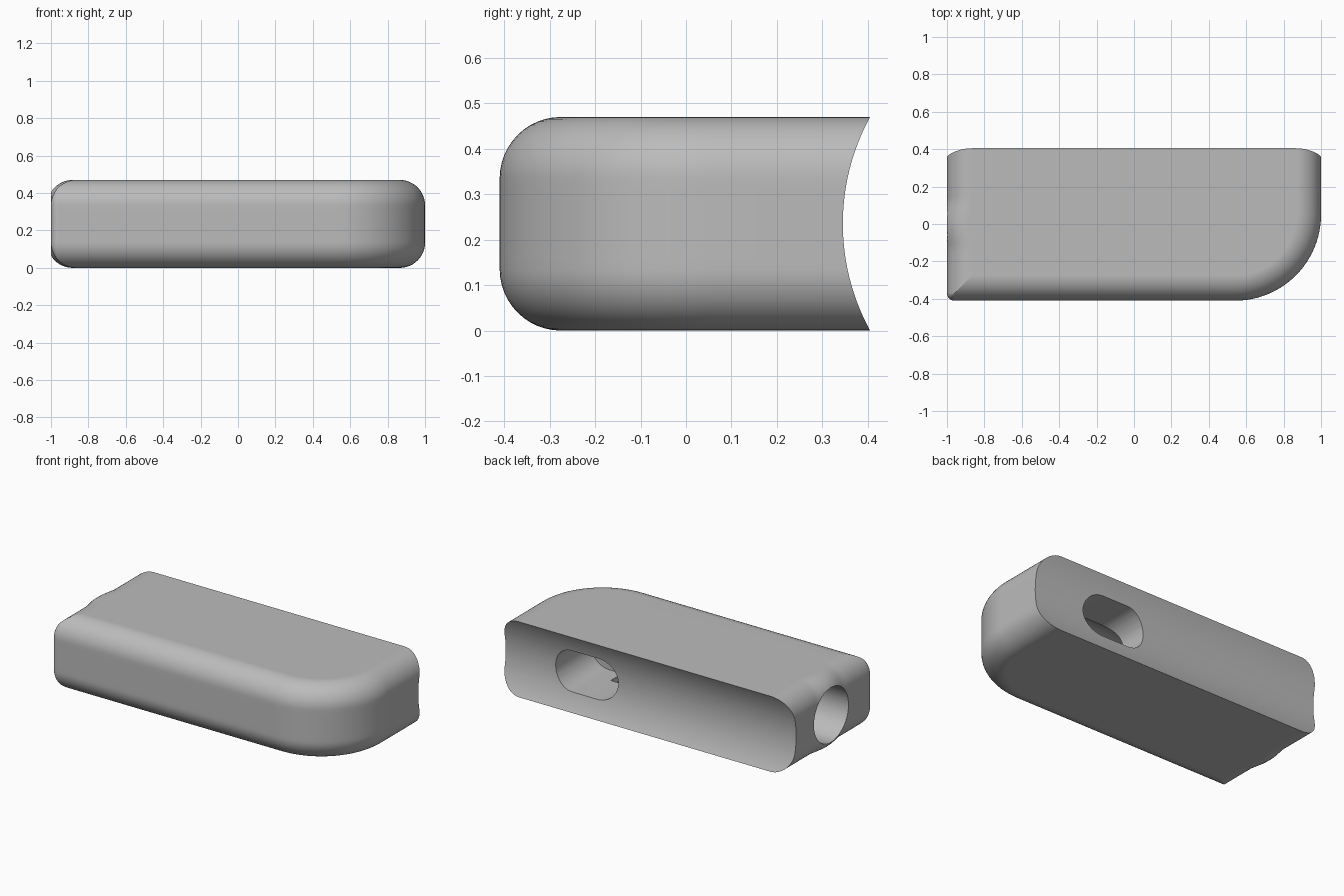
import bpy, bmesh
from math import sin, cos, pi, sqrt, radians
from mathutils import Matrix, Vector

cube = bpy.data.objects.get("Cube")
if cube:
    bpy.data.objects.remove(cube, do_unlink=True)

HEIGHT, DEPTH = 0.47, 0.41        # full height, half depth
MID = HEIGHT / 2
FILLET = 0.135                    # long edge rounding
CORNER, SMALL = 0.46, 0.04        # plan corner radii
BORE = 0.17                       # round end hole
BACK_R, BACK_Y = 0.49, 0.835      # concave back cylinder
FLAT = MID - FILLET               # half height of the flat side band

grey = bpy.data.materials.new("plain grey")
grey.use_nodes = True
colour = (0.5, 0.5, 0.5, 1)
grey.diffuse_color = colour
grey.node_tree.nodes["Principled BSDF"].inputs["Base Color"].default_value = colour


def make_object(name, bm):
    bmesh.ops.recalc_face_normals(bm, faces=bm.faces)
    mesh = bpy.data.meshes.new(name)
    bm.to_mesh(mesh)
    bm.free()
    mesh.materials.append(grey)
    obj = bpy.data.objects.new(name, mesh)
    bpy.context.collection.objects.link(obj)
    return obj


def skin(name, rings):
    """Join equal rings of points into a closed solid."""
    bm = bmesh.new()
    loops = [[bm.verts.new(p) for p in ring] for ring in rings]
    for a, b in zip(loops, loops[1:]):
        for i in range(len(a)):
            j = (i + 1) % len(a)
            bm.faces.new((a[i], a[j], b[j], b[i]))
    bm.faces.new(loops[0])
    bm.faces.new(loops[-1])
    return make_object(name, bm)


def arc(cx, cy, r, start, end, n):
    return [(cx + r * cos(start + (end - start) * i / n),
             cy + r * sin(start + (end - start) * i / n)) for i in range(n + 1)]


def left_x(y, rise):
    """End wall position: the rounding rolls over the rim of the bore."""
    rim = sqrt(max(BORE ** 2 - y * y, 0))
    lift = max(rim - FLAT, 0)
    centre = -1 + sqrt(FILLET ** 2 - lift ** 2)
    return max(-1, centre - sqrt(max(FILLET ** 2 - rise ** 2, 0)))


def outline(z):
    """Plan outline of the body at one height."""
    rise = max(abs(z - MID) - FLAT, 0)
    inset = FILLET - sqrt(max(FILLET ** 2 - rise ** 2, 0))
    back = BACK_Y - sqrt(BACK_R ** 2 - (z - MID) ** 2)
    front = -DEPTH + inset
    small = max(SMALL - inset, 0.002)
    big = CORNER - inset
    n = 48
    pts = []
    for i in range(n):
        y = back + (front + small - back) * i / n
        pts.append((left_x(y, rise), y))
    pts += arc(-1 + inset + small, front + small, small, pi, 1.5 * pi, 5)
    pts += arc(1 - inset - big, front + big, big, -pi / 2, 0, 24)
    pts.append((1 - inset, back))
    return [(x, y, z) for x, y in pts]


# Body: stacked outlines through both roundings and the flat band
steps = 12
lower = [FILLET * (1 - cos(pi / 2 * i / steps)) for i in range(steps + 1)]
lower = [FILLET - FILLET * sin(pi / 2 * (1 - i / steps)) for i in range(steps + 1)]
band = [FILLET + 2 * FLAT * i / 8 for i in range(1, 8)]
levels = lower + band + [HEIGHT - z for z in reversed(lower)]
body = skin("body", [outline(z) for z in levels])

# Round bore from the end, and rounded slot in the concave back
circle = arc(0, MID, BORE, 0, 2 * pi, 64)[:-1]
bore = skin("bore_cutter", [[(x, y, z) for y, z in circle] for x in (-1.2, 0.44)])

SLOT_R, SLOT_X, HALF = 0.128, 0.44, 0.088
slot_shape = (arc(SLOT_X + HALF, MID, SLOT_R, -pi / 2, pi / 2, 24)
              + arc(SLOT_X - HALF, MID, SLOT_R, pi / 2, 1.5 * pi, 24))
slot = skin("slot_cutter", [[(x, y, z) for x, z in slot_shape] for y in (0.0, 0.6)])

bpy.ops.object.select_all(action="DESELECT")
bpy.context.view_layer.objects.active = body
body.select_set(True)
for cutter in (bore, slot):
    cutter.hide_render = True
    mod = body.modifiers.new("cut", "BOOLEAN")
    mod.operation = "DIFFERENCE"
    mod.solver = "EXACT"
    mod.object = cutter
    bpy.ops.object.modifier_apply(modifier=mod.name)
    bpy.data.objects.remove(cutter, do_unlink=True)

# Smooth roundings with crisp rims
bpy.ops.object.shade_smooth_by_angle(angle=radians(28))
weighted = body.modifiers.new("even shading", "WEIGHTED_NORMAL")
weighted.keep_sharp = True
